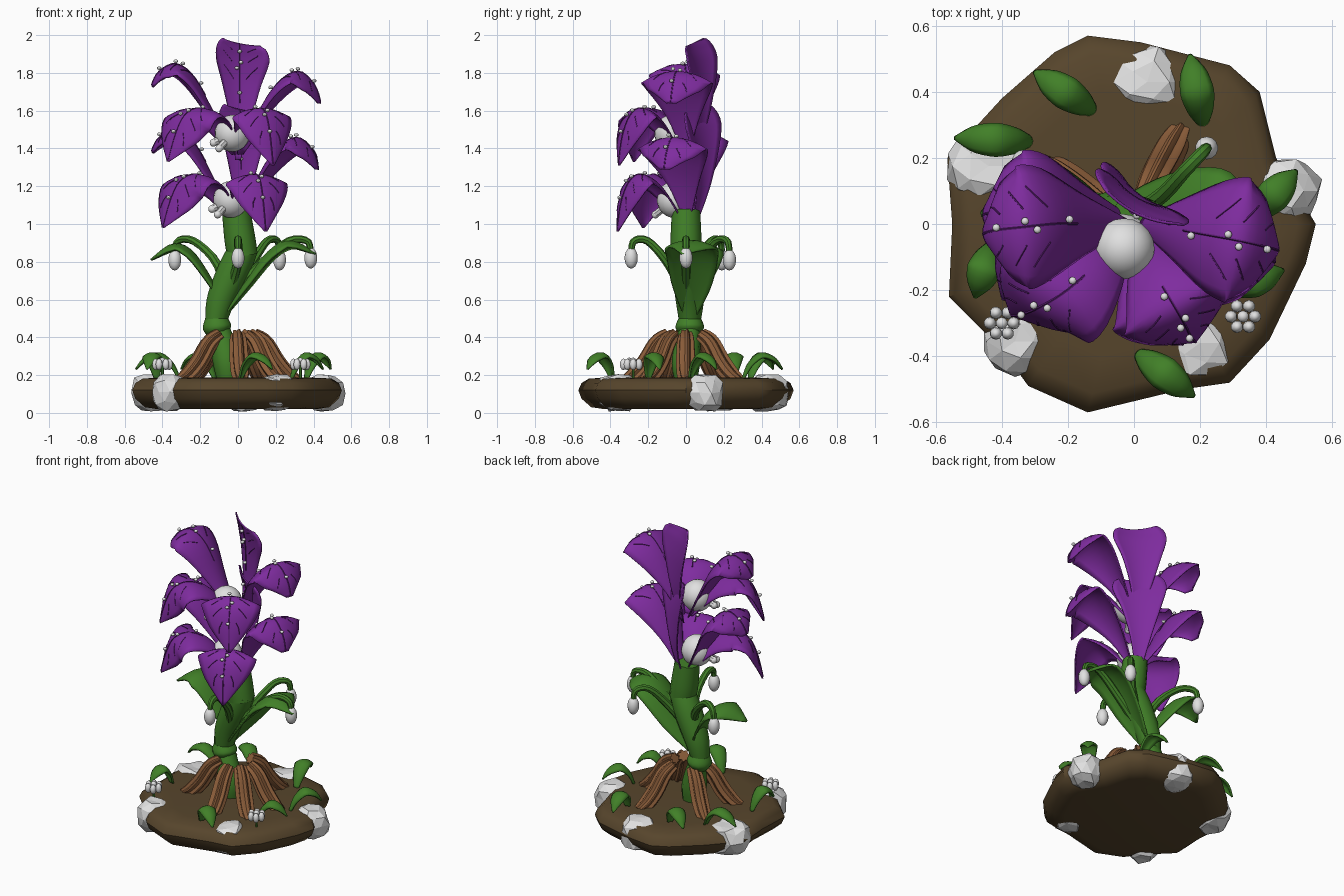
import bpy, bmesh, random
from math import sin, cos, pi, radians
from mathutils import Vector, Matrix

random.seed(4)
if "Cube" in bpy.data.objects:
    bpy.data.objects.remove(bpy.data.objects["Cube"])


def material(name, *rgb):
    m = bpy.data.materials.new(name)
    m.use_nodes = True
    m.diffuse_color = (*rgb, 1)
    m.node_tree.nodes["Principled BSDF"].inputs["Base Color"].default_value = (*rgb, 1)
    return m


PURPLE = material("petal purple", 0.21, 0.025, 0.345)
VEIN = material("vein purple", 0.11, 0.014, 0.18)
GREEN = material("leaf green", 0.053, 0.215, 0.021)
SOIL = material("soil brown", 0.095, 0.06, 0.025)
WOOD = material("root brown", 0.26, 0.11, 0.042)
WHITE = material("white", 0.75, 0.75, 0.75)


def finish(name, bm, mat, smooth=True, thick=0):
    me = bpy.data.meshes.new(name)
    bmesh.ops.recalc_face_normals(bm, faces=bm.faces)
    bm.to_mesh(me)
    bm.free()
    me.materials.append(mat)
    ob = bpy.data.objects.new(name, me)
    bpy.context.collection.objects.link(ob)
    if smooth:
        bpy.ops.object.select_all(action='DESELECT')
        ob.select_set(True)
        bpy.context.view_layer.objects.active = ob
        bpy.ops.object.shade_smooth_by_angle(angle=radians(40))
    if thick:
        mod = ob.modifiers.new("thickness", 'SOLIDIFY')
        mod.thickness, mod.offset = thick, 0
    return ob


def spline(ctrl, t):
    """Smooth curve through (x, y, z, half width) points."""
    p = [Vector(c) for c in ctrl]
    s = min(max(t, 0), 1) * (len(p) - 1)
    i = min(int(s), len(p) - 2)
    f = s - i
    a, b, c, d = p[max(i - 1, 0)], p[i], p[i + 1], p[min(i + 2, len(p) - 1)]
    return b + (c - a) * f / 2 + (a - 2.5 * b + 2 * c - d / 2) * f * f + (1.5 * (b - c) + (d - a) / 2) * f ** 3


def frame(ctrl, t, side=None):
    chord = Vector(ctrl[-1][:3]) - Vector(ctrl[0][:3])
    side = Vector(side) if side else chord.cross((0, 0, 1))
    tan = (spline(ctrl, t + 0.02).to_3d() - spline(ctrl, t - 0.02).to_3d()).normalized()
    side = (side - tan * side.dot(tan)).normalized()
    q = spline(ctrl, t)
    return q.to_3d(), side, side.cross(tan), max(q.w, 0.001)


def sweep(bm, ctrl, section, closed=True, side=None, n=14):
    """Carry a cross-section along the curve, scaled by its width."""
    rings = []
    for i in range(n + 1):
        p, s, nor, w = frame(ctrl, i / n, side)
        rings.append([bm.verts.new(p + s * (a * w) + nor * (b * w)) for a, b in section])
    m = len(section)
    for r0, r1 in zip(rings, rings[1:]):
        for j in range(m if closed else m - 1):
            k = (j + 1) % m
            bm.faces.new((r0[j], r0[k], r1[k], r1[j]))
    if closed:
        bm.faces.new(rings[0])
        bm.faces.new(rings[-1])


def ring(n, lobe=0.0, lobes=0):
    return [((1 + lobe * cos(lobes * a)) * cos(a), (1 + lobe * cos(lobes * a)) * sin(a))
            for a in (2 * pi * i / n for i in range(n))]


def blade(cup, n=10):
    return [(u, -cup * u * u) for u in (2 * i / n - 1 for i in range(n + 1))]


def ball(bm, at, r, tall=1.0, seg=10):
    mat = Matrix.Translation(at) @ Matrix.Diagonal((r, r, r * tall, 1))
    bmesh.ops.create_uvsphere(bm, u_segments=seg, v_segments=max(6, seg * 2 // 3), radius=1, matrix=mat)


# Soil mound
outline = [(-.14, .57), (.02, .55), (.29, .48), (.38, .4), (.43, .2), (.55, 0), (.52, -.12), (.41, -.35), (.29, -.48),
           (.15, -.5), (-.14, -.57), (-.32, -.49), (-.4, -.38), (-.56, -.22), (-.55, 0), (-.565, .2), (-.4, .38), (-.24, .52)]
bm = bmesh.new()
rings = [[bm.verts.new((x * k, y * k, z)) for x, y in outline]
         for k, z in ((.76, .02), (.88, .03), (.97, .075), (1, .12), (.97, .158), (.9, .182), (.7, .187))]
for a, b in zip(rings, rings[1:]):
    for j in range(len(a)):
        bm.faces.new((a[j - 1], a[j], b[j], b[j - 1]))
bm.faces.new(rings[0])
bm.faces.new(rings[-1])
finish("soil_mound", bm, SOIL)

# Faceted stones in the rim
for x, y, r in ((.04, .43, .118), (-.44, .175, .122), (.46, .1, .105), (-.36, -.355, .105), (.2, -.36, .11)):
    bm = bmesh.new()
    bmesh.ops.create_icosphere(bm, subdivisions=2, radius=r)
    for v in bm.verts:
        v.co *= random.uniform(.87, 1.1)
        v.co.z = max(-.095, min(.09, v.co.z * 1.15)) + .108 + random.uniform(-.007, .007)
        v.co += Vector((x, y, 0))
    finish("stone", bm, WHITE, smooth=False)

# Ribbed roots
for deg in (0, 62, 145, 200, 275, 318):
    c, s = cos(radians(deg)), sin(radians(deg))
    bm = bmesh.new()
    sweep(bm, [(r * c - .01, r * s, z, w) for r, z, w in
               ((.09, .415, .032), (.15, .37, .042), (.21, .27, .045), (.27, .2, .042), (.325, .165, .03))],
          ring(36, .16, 7))
    finish("root", bm, WOOD)

# Stem in overlapping segments
for name, path in (("stem_base", [(-.05, 0, .17, .06), (-.06, 0, .28, .075), (-.1, .02, .45, .055), (-.11, .02, .5, .05)]),
                   ("stem_collar", [(-.1, .02, .4, .04), (-.11, .02, .45, .075), (-.115, .02, .5, .06)]),
                   ("stem_middle", [(-.12, .02, .47, .055), (-.09, .02, .6, .075), (-.02, .01, .76, .085), (.035, 0, .88, .075)]),
                   ("stem_top", [(.025, 0, .83, .08), (.01, 0, .92, .082), (-.01, 0, 1.07, .075)])):
    bm = bmesh.new()
    sweep(bm, path, ring(12), side=(1, 0, 0))
    finish(name, bm, GREEN)

# Large arching stem leaves
for name, path in (("left_stem_leaf", [(-.09, .02, .5, .025), (.03, .03, .68, .1), (.16, .035, .85, .135),
                                       (.28, .02, .91, .125), (.41, -.02, .84, .005)]),
                   ("right_stem_leaf", [(-.07, .03, .56, .02), (-.15, .05, .72, .085), (-.25, .07, .86, .125),
                                        (-.35, .06, .89, .11), (-.46, .03, .81, .005)])):
    bm = bmesh.new()
    sweep(bm, path, blade(.3), closed=False)
    finish(name, bm, GREEN, thick=.012)

# Drooping stalks with buds
for x, y, z in ((-.335, .19, .81), (.22, .23, .81), (0, -.29, .82), (.385, 0, .82)):
    bm = bmesh.new()
    sweep(bm, [(-.05, 0, .62, .026), (x * .35, y * .35, .8, .024), (x * .7, y * .7, .91, .021),
               (x * .95, y * .95, .91, .019), (x, y, z + .03, .016)], ring(8))
    finish("bud_stalk", bm, GREEN)
    bm = bmesh.new()
    ball(bm, (x, y, z), .035, 1.6, 14)
    finish("bud", bm, WHITE)

# Small ground leaves: start and end on the ground plan
for x0, y0, x1, y1 in ((-.12, .34, -.3, .46), (.21, .3, .17, .51), (-.31, .25, -.54, .26), (.36, .02, .49, .16),
                       (.01, -.39, .18, -.52), (-.43, -.06, -.48, -.22), (.28, -.2, .45, -.14)):
    at = lambda f, z, w: (x0 + (x1 - x0) * f, y0 + (y1 - y0) * f, z, w)
    bm = bmesh.new()
    sweep(bm, [at(0, .18, .012), at(.15, .26, .035), at(.45, .315, .048), at(.8, .29, .036), at(1, .23, .002)],
          blade(.45, 6), closed=False)
    finish("ground_leaf", bm, GREEN, thick=.012)

# Little white blossoms on green stalks
for x, y in ((.33, -.28), (-.4, -.3)):
    bm = bmesh.new()
    ball(bm, (x, y, .275), .018)
    for k in range(6):
        ball(bm, (x + .036 * cos(k * pi / 3), y + .036 * sin(k * pi / 3), .257), .019, 1.6)
    finish("blossom", bm, WHITE)
    bm = bmesh.new()
    sweep(bm, [(x, y, .17, .008), (x, y, .27, .008)], ring(6), side=(1, 0, 0), n=2)
    finish("blossom_stalk", bm, GREEN)

# Petals relative to the flower base: path, side direction, cup
PETALS = {
    "back_petal": ([(0, .03, -.03, .015), (.01, .07, .17, .06), (.01, .075, .36, .115), (.01, .06, .49, .16),
                    (.01, .04, .56, .145), (.01, .03, .585, .11)], (.87, -.5, 0), .2),
    "right_petal": ([(-.02, 0, 0, .015), (-.12, 0, .2, .085), (-.23, 0, .4, .17), (-.33, -.01, .475, .185),
                     (-.42, -.02, .43, .14), (-.455, -.03, .36, .03)], None, .32),
    "left_petal": ([(.02, 0, 0, .015), (.1, -.01, .2, .085), (.21, -.03, .37, .17), (.32, -.05, .435, .19),
                    (.405, -.07, .36, .14), (.435, -.08, .27, .025)], None, .32),
    "front_right_petal": ([(-.02, -.02, 0, .015), (-.1, -.11, .17, .1), (-.2, -.2, .24, .165), (-.285, -.25, .2, .175),
                           (-.335, -.27, .09, .125), (-.37, -.275, -.04, .006)], (-.78, .62, 0), .32),
    "front_left_petal": ([(.01, -.03, 0, .015), (.06, -.14, .17, .1), (.115, -.235, .24, .165), (.15, -.295, .2, .17),
                          (.17, -.335, .09, .12), (.185, -.355, -.06, .006)], None, .28),
}

for flower, base, turn in (("upper", Vector((0, 0, 1.37)), 0), ("lower", Vector((0, .01, 1.02)), -6)):
    spin = Matrix.Rotation(radians(turn), 3, 'Z')
    veins, dots = bmesh.new(), bmesh.new()
    for name, (path, side, cup) in PETALS.items():
        path = [(*(spin @ Vector(p[:3]) + base), p[3]) for p in path]
        side = side and spin @ Vector(side)
        bm = bmesh.new()
        sweep(bm, path, blade(cup), False, side, 20)
        finish(flower + "_" + name, bm, PURPLE, thick=.008)

        def on_petal(t, u, lift):
            p, s, nor, w = frame(path, t, side)
            return p + s * (u * w) + nor * (lift - cup * u * u * w)

        # Midrib and short side veins
        sweep(veins, [(*on_petal(.3 + .68 * k / 8, 0, .004), .004) for k in range(9)], ring(5), side=side)
        for t in (.45, .6, .75):
            for d in (-1, 1):
                sweep(veins, [(*on_petal(t + .05 * k, d * (.3 + .18 * k), .004), .003) for k in range(3)],
                      ring(5), side=(.3, .2, .9), n=4)
        # Pollen dots along the midrib
        for t, u in ((.36, .08), (.54, -.06), (.6, .1), (.76, .05)):
            ball(dots, on_petal(t, u, .017), .012, .8, 8)
    finish(flower + "_petal_veins", veins, VEIN)
    finish(flower + "_pollen", dots, WHITE)

    # Flower heart with stubby stamens
    bm = bmesh.new()
    heart = base + spin @ Vector((-.03, -.075, .11))
    ball(bm, heart, .093, 1.05, 20)
    for offset in ((-.07, -.1, -.08), (-.1, -.03, -.05)):
        tip = heart + Vector(offset)
        sweep(bm, [(*heart, .02), (*tip, .02)], ring(8), n=3)
        ball(bm, tip, .021)
    finish(flower + "_flower_heart", bm, WHITE)
